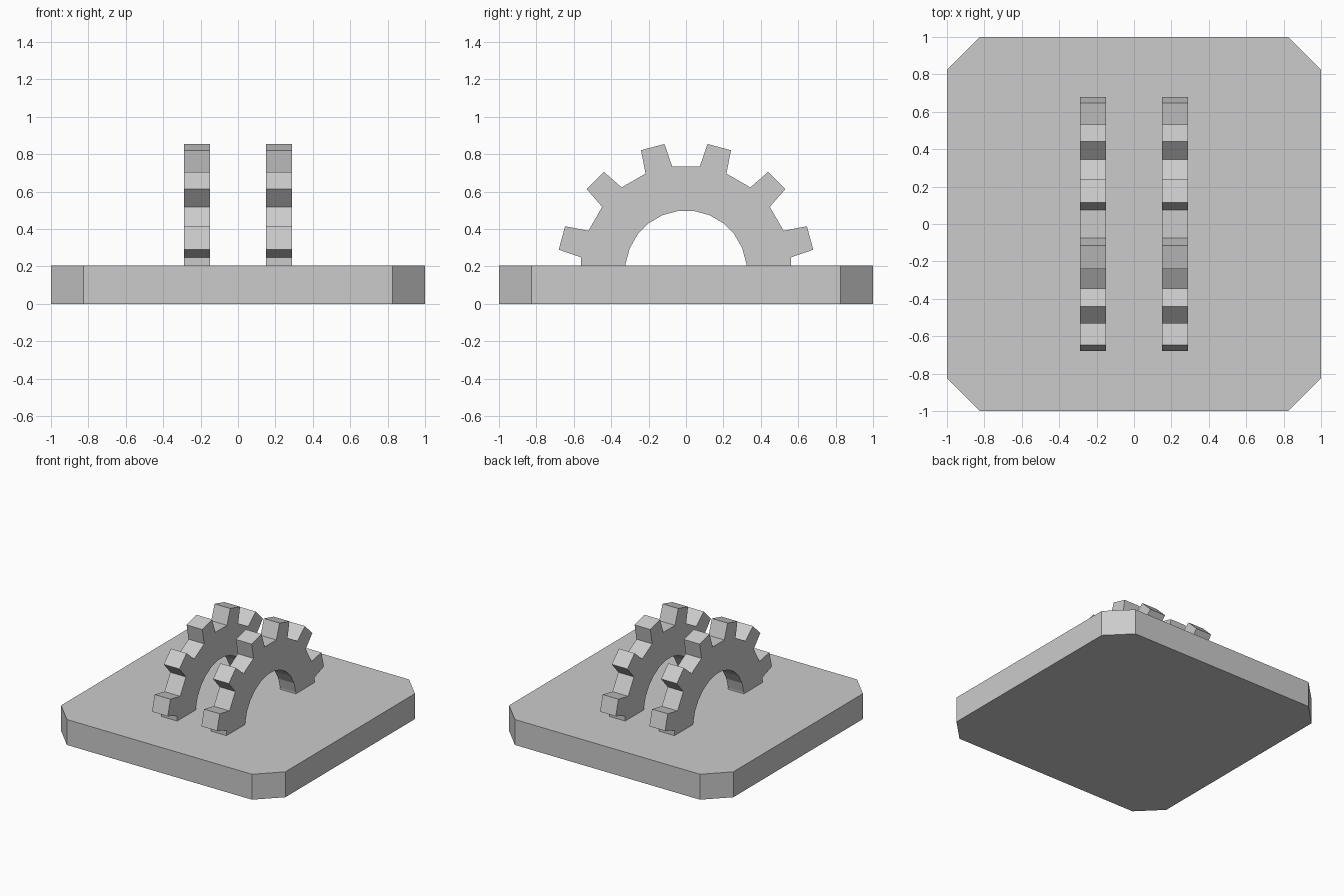
import bpy, bmesh
from math import sin, cos, radians
from mathutils import Vector

if "Cube" in bpy.data.objects:
    bpy.data.objects.remove(bpy.data.objects["Cube"])


def prism(name, outline, offset):
    """Extrude a closed planar outline along the offset vector."""
    bm = bmesh.new()
    face = bm.faces.new([bm.verts.new(p) for p in outline])
    ext = bmesh.ops.extrude_face_region(bm, geom=[face], use_keep_orig=True)
    top = [v for v in ext["geom"] if isinstance(v, bmesh.types.BMVert)]
    bmesh.ops.translate(bm, verts=top, vec=Vector(offset))
    bmesh.ops.recalc_face_normals(bm, faces=bm.faces)
    mesh = bpy.data.meshes.new(name)
    bm.to_mesh(mesh)
    bm.free()
    obj = bpy.data.objects.new(name, mesh)
    bpy.context.collection.objects.link(obj)
    return obj


# Base plate: square with chamfered corners
BASE_H, C = 0.205, 0.825
corners = [(C, -1), (1, -C), (1, C), (C, 1), (-C, 1), (-1, C), (-1, -C), (-C, -1)]
prism("base_plate", [(x, y, 0) for x, y in corners], (0, 0, BASE_H))

# Half gears: six teeth outside, faceted arch inside
CZ, TIP, ROOT, BORE = 0.174, 0.69, 0.565, 0.325
X_IN, X_OUT, FOOT = 0.15, 0.29, 0.2


def polar(r, deg):
    return (X_IN, r * cos(radians(deg)), CZ + r * sin(radians(deg)))


def foot(r, side):
    return (X_IN, side * r * cos(radians(7.5)), FOOT)


profile = [foot(ROOT, 1)]
for i in range(6):
    a = 15 + 30 * i
    profile += [polar(ROOT, a - 7.5), polar(TIP, a - 5.4),
                polar(TIP, a + 5.4), polar(ROOT, a + 7.5)]
profile += [foot(ROOT, -1), foot(BORE, -1)]
profile += [polar(BORE, 172.5 - 15 * i) for i in range(12)]
profile.append(foot(BORE, 1))

gears = prism("half_gears", profile, (X_OUT - X_IN, 0, 0))

# Mirrored second gear
gears.modifiers.new("mirror", "MIRROR").use_axis = (True, False, False)
